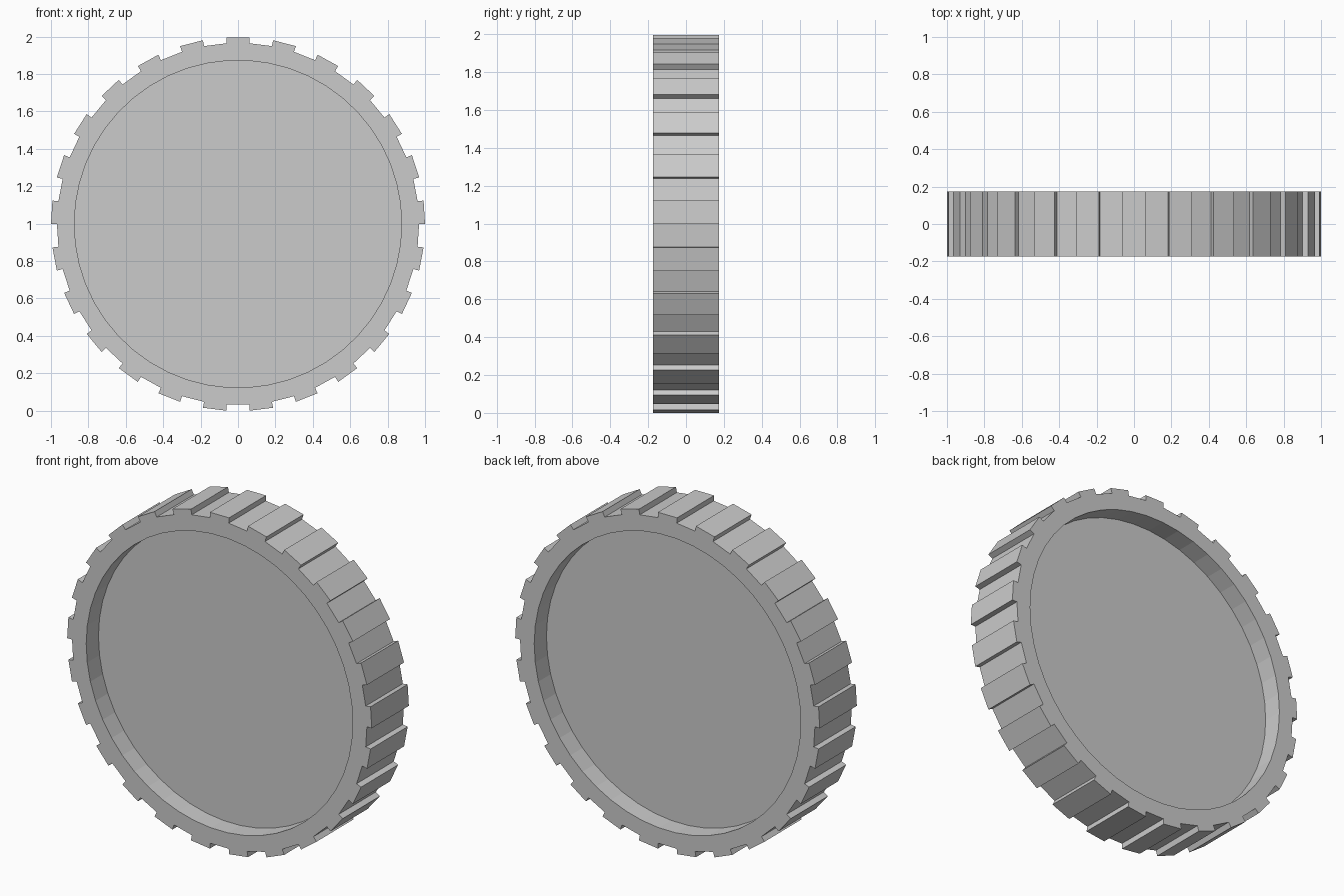
import bpy, bmesh
from math import sin, cos, pi

if "Cube" in bpy.data.objects:
    bpy.data.objects.remove(bpy.data.objects["Cube"])

TEETH = 25
STEPS = TEETH * 2            # alternating tooth / valley facets
STEP = 2 * pi / STEPS
R_TIP, R_ROOT, R_RECESS = 1.0, 0.968, 0.875
HALF, WEB = 0.174, 0.059     # half thickness of rim and of sunken web
CZ = R_TIP * cos(STEP / 2)   # axle height, tread resting on z = 0

bm = bmesh.new()


def ring(points, y):
    return [bm.verts.new((r * sin(a), y, CZ + r * cos(a))) for r, a in points]


def bridge(a, b):
    n = len(a)
    for i in range(n):
        j = (i + 1) % n
        bm.faces.new((a[i], a[j], b[j], b[i]))


# Toothed outline: each facet has its own pair of points at its radius
outline, recess = [], []
for i in range(STEPS):
    r = R_TIP if i % 2 == 0 else R_ROOT
    outline += [(r, (i - 0.5) * STEP), (r, (i + 0.5) * STEP)]
    recess.append((R_RECESS, (i - 0.5) * STEP))

outer = {s: ring(outline, s * HALF) for s in (-1, 1)}
bridge(outer[-1], outer[1])

# Each side: flat rim, recess wall and sunken web
for s in (-1, 1):
    lip = ring(recess, s * HALF)
    floor = ring(recess, s * WEB)
    n = len(outline)
    for i in range(STEPS):
        j = (i + 1) % STEPS
        o = outer[s]
        # the step wall at the facet's end is part of its rim face
        bm.faces.new((o[2 * i], o[2 * i + 1], o[(2 * i + 2) % n], lip[j], lip[i])
                     if i % 2 == 0 else
                     (o[(2 * i) % n], o[2 * i + 1], lip[j], lip[i]))
    # valley facets end on the next tooth's root point
    bridge(lip, floor)
    bm.faces.new(floor)

# Close the rim where a valley meets the next tooth
bmesh.ops.remove_doubles(bm, verts=bm.verts, dist=1e-5)
bmesh.ops.holes_fill(bm, edges=[e for e in bm.edges if e.is_boundary], sides=4)
bmesh.ops.recalc_face_normals(bm, faces=bm.faces)

mesh = bpy.data.meshes.new("toothed_wheel")
bm.to_mesh(mesh)
bm.free()
wheel = bpy.data.objects.new("toothed_wheel", mesh)
bpy.context.collection.objects.link(wheel)
